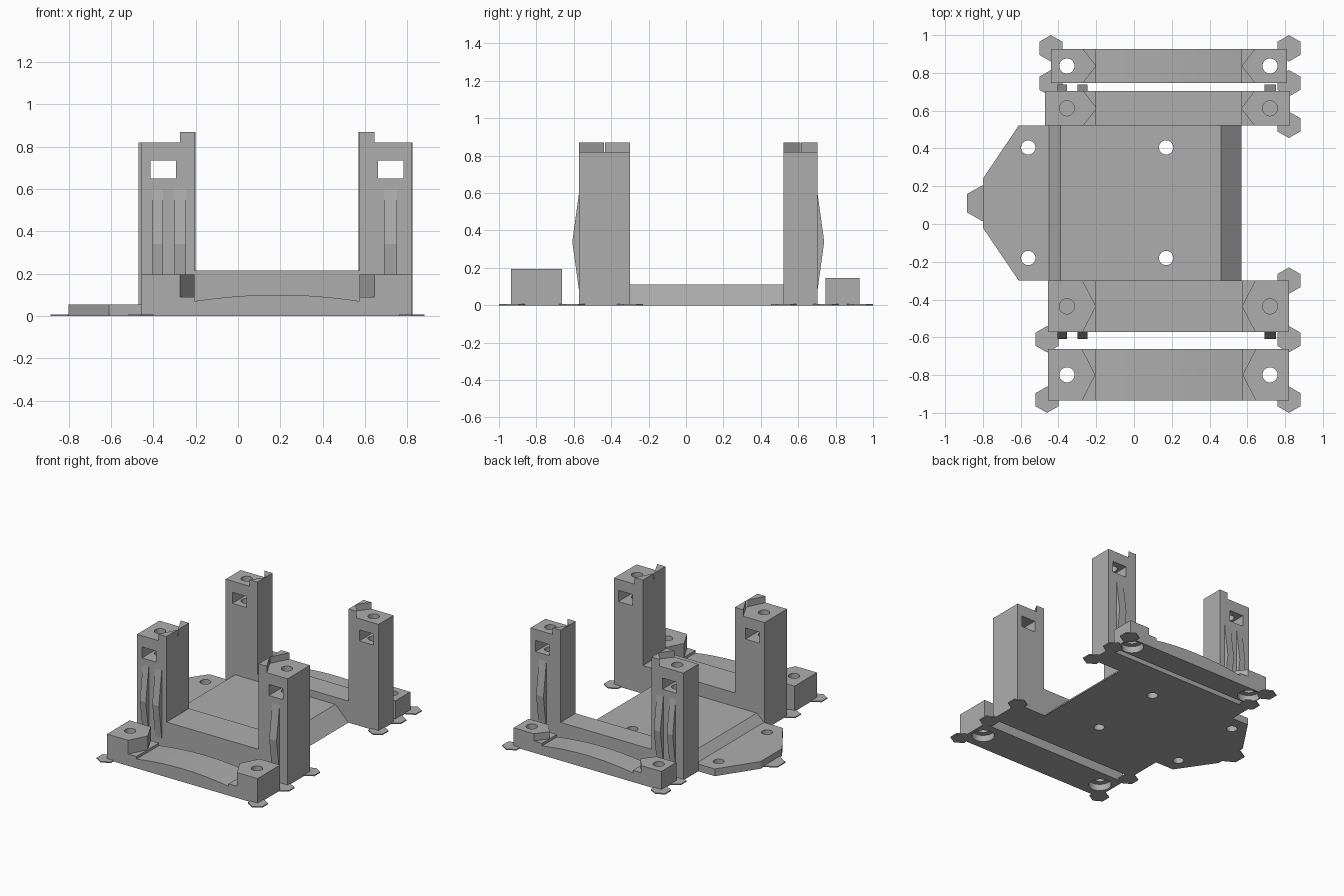
import bpy, bmesh, math
from mathutils import Vector

cube = bpy.data.objects.get("Cube")
if cube:
    bpy.data.objects.remove(cube, do_unlink=True)

grey = bpy.data.materials.new("plain grey")
grey.use_nodes = True
grey.diffuse_color = (0.42, 0.42, 0.42, 1)
grey.node_tree.nodes["Principled BSDF"].inputs["Base Color"].default_value = (0.42, 0.42, 0.42, 1)


def prism(name, points, axis, lo, hi):
    """Extrude a 2D outline along an axis from lo to hi."""
    place = {"x": lambda u, v: (lo, u, v),
             "y": lambda u, v: (u, lo, v),
             "z": lambda u, v: (u, v, lo)}[axis]
    bm = bmesh.new()
    face = bm.faces.new([bm.verts.new(place(u, v)) for u, v in points])
    shift = Vector([hi - lo if a == axis else 0 for a in "xyz"])
    top = bmesh.ops.extrude_face_region(bm, geom=[face])["geom"]
    bmesh.ops.translate(bm, vec=shift, verts=[g for g in top if isinstance(g, bmesh.types.BMVert)])
    bmesh.ops.recalc_face_normals(bm, faces=bm.faces)
    mesh = bpy.data.meshes.new(name)
    bm.to_mesh(mesh)
    bm.free()
    mesh.materials.append(grey)
    obj = bpy.data.objects.new(name, mesh)
    bpy.context.collection.objects.link(obj)
    return obj


def ring(x, y, r, n):
    """Regular outline with a corner pointing along y."""
    return [(x + r * math.sin(math.tau * i / n), y + r * math.cos(math.tau * i / n)) for i in range(n)]


def cut(obj, cutters):
    """Subtract cutters one by one and remove them."""
    for cutter in cutters:
        mod = obj.modifiers.new("cut", "BOOLEAN")
        mod.operation, mod.solver, mod.object = "DIFFERENCE", "EXACT", cutter
        bpy.context.view_layer.objects.active = obj
        bpy.ops.object.modifier_apply(modifier=mod.name)
        bpy.data.objects.remove(cutter, do_unlink=True)


def drill(x, y, r, lo, hi):
    return prism("drill", ring(x, y, r, 32), "z", lo, hi)


HOLES_X = (-0.355, 0.72)
LEDGE, DELTA, NOTCH = 0.09, 0.05, 0.07


def towers(name, x0, x1, left, right, y0, y1, rail, outer):
    """Rail with a tower at each end, notched tops, windows and grip fins."""
    top, step, mid = 0.87, 0.82, (y0 + y1) / 2
    obj = prism(name, [(x0, 0), (x1, 0), (x1, top), (right, top), (right, rail),
                       (left, rail), (left, top), (x0, top)], "y", y0, y1)
    slope = NOTCH / (mid - y0)
    for end, tip, s, hx in ((x0, left, 1, HOLES_X[0]), (x1, right, -1, HOLES_X[1])):
        back = tip - s * (NOTCH + slope * DELTA)
        far = end - s * DELTA
        lo, hi = y0 - DELTA, y1 + DELTA
        outline = [(far, lo), (back, lo), (tip + s * 0.001, mid), (back, hi), (far, hi)]
        window = [(hx - 0.058, 0.65), (hx + 0.062, 0.65), (hx + 0.062, 0.735), (hx - 0.058, 0.735)]
        cut(obj, [prism("notch", outline, "z", step, 1),
                  prism("window", window, "y", lo, hi),
                  drill(hx, mid, 0.04, 0.6, 1)])
    face, out = (y0, -1) if outer < 0 else (y1, 1)
    for i, (fx, w) in enumerate(((-0.405, 0.05), (-0.3, 0.055), (0.69, 0.062))):
        prism(f"{name}_fin_{i + 1}", [(face, 0.08), (face + out * 0.036, 0.34), (face, 0.6)],
              "x", fx, fx + w)


def clamp(name, x0, x1, left, right, y0, y1, top):
    """Low bar with pointed end blocks, a bowed middle and bolt holes."""
    mid, n = (y0 + y1) / 2, 16
    arc = []
    for i in range(n + 1):
        t = i / n
        arc.append((right + (left - right) * t, 0.07 + 0.03 * (1 - (2 * t - 1) ** 2)))
    obj = prism(name, [(x0, 0), (x1, 0), (x1, top), (right, top)] + arc
                + [(left, top), (x0, top)], "y", y0, y1)
    slope = NOTCH / (mid - y0)
    for tip, s, hx in ((left, 1, HOLES_X[0]), (right, -1, HOLES_X[1])):
        back, past = tip - s * (NOTCH + slope * DELTA), tip + s * 0.01
        for y in (y0 - DELTA, y1 + DELTA):
            cut(obj, [prism("corner", [(tip, mid), (back, y), (past, y), (past, mid)], "z", LEDGE, 0.5)])
        cut(obj, [drill(hx, mid, 0.04, -0.1, 0.5), drill(hx, mid, 0.08, -0.1, 0.05)])


# Tower rails and the loose clamp bars outside them
towers("front_towers", -0.455, 0.82, -0.205, 0.575, -0.572, -0.3, 0.215, -1)
towers("back_towers", -0.47, 0.825, -0.2, 0.57, 0.522, 0.703, 0.165, 1)
clamp("front_clamp", -0.455, 0.82, -0.205, 0.575, -0.935, -0.662, 0.195)
clamp("back_clamp", -0.44, 0.81, -0.2, 0.57, 0.746, 0.927, 0.145)

# Base plate with sloped ends, and its thinner tapered nose
plate = prism("base_plate", [(-0.45, 0), (0.57, 0), (0.46, 0.11), (-0.39, 0.11), (-0.45, 0.055)],
              "y", -0.3, 0.522)
nose = prism("plate_nose", [(-0.45, -0.3), (-0.45, 0.522), (-0.61, 0.522), (-0.8, 0.24),
                            (-0.8, -0.02), (-0.61, -0.3)], "z", 0, 0.055)
for hole_y in (-0.18, 0.405):
    cut(plate, [drill(0.17, hole_y, 0.038, -0.1, 0.3)])
    cut(nose, [drill(-0.56, hole_y, 0.038, -0.1, 0.3)])

# Thin hexagonal pads at the corners
pads = [(0.82, y) for y in (-0.93, -0.61, -0.3, 0.525, 0.745, 0.93)]
pads += [(-0.46, -0.93), (-0.46, -0.61), (-0.44, 0.745), (-0.44, 0.93)]
for i, (px, py) in enumerate(pads):
    prism(f"corner_pad_{i + 1}", ring(px, py, 0.07, 6), "z", 0, 0.008)
prism("nose_pad", ring(-0.803, 0.11, 0.095, 6), "z", 0, 0.008)
